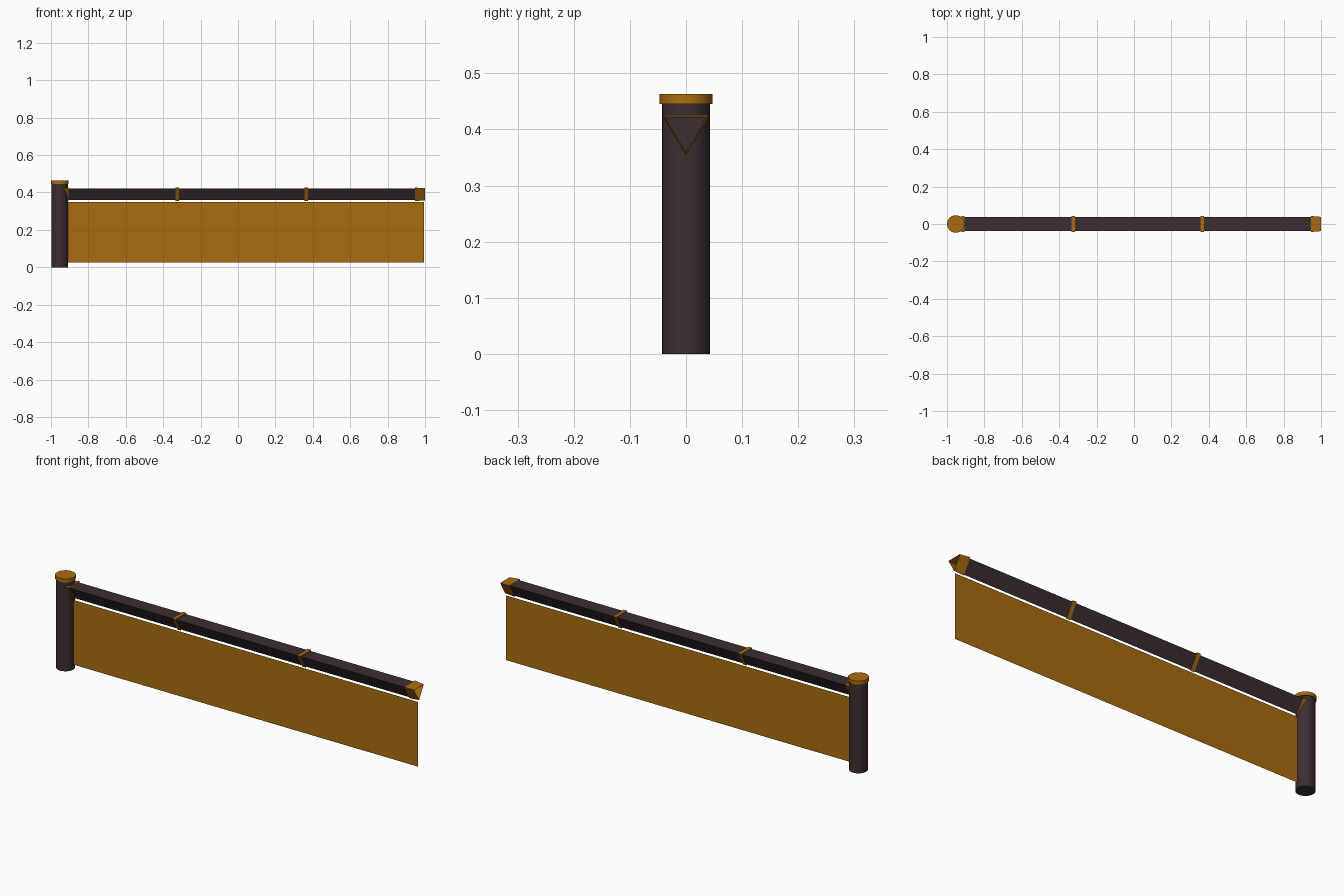
import bpy, bmesh
from math import radians

if "Cube" in bpy.data.objects:
    bpy.data.objects.remove(bpy.data.objects["Cube"])


def material(name, rgb):
    m = bpy.data.materials.new(name)
    m.diffuse_color = (*rgb, 1)
    m.use_nodes = True
    m.node_tree.nodes["Principled BSDF"].inputs["Base Color"].default_value = m.diffuse_color
    return m


GOLD = material("gold", (0.40, 0.15, 0.005))
DARK = material("dark_iron", (0.045, 0.028, 0.03))
POST_X = -0.953


def triangle(x, half_width, top, bottom):
    return [(x, -half_width, top), (x, half_width, top), (x, 0, bottom)]


def add_mesh(name, verts, faces, mat):
    me = bpy.data.meshes.new(name)
    me.from_pydata(verts, [], faces)
    bm = bmesh.new()
    bm.from_mesh(me)
    bmesh.ops.recalc_face_normals(bm, faces=bm.faces)
    bm.to_mesh(me)
    bm.free()
    me.materials.append(mat)
    ob = bpy.data.objects.new(name, me)
    bpy.context.collection.objects.link(ob)
    return ob


def prism(name, start, end, mat, closed=True):
    sides = [(i, (i + 1) % 3, (i + 1) % 3 + 3, i + 3) for i in range(3)]
    caps = [(0, 1, 2), (3, 4, 5)] if closed else []
    return add_mesh(name, start + end, sides + caps, mat)


def cylinder(name, radius, z0, z1, mat):
    bpy.ops.mesh.primitive_cylinder_add(vertices=24, radius=radius, depth=z1 - z0,
                                        location=(POST_X, 0, (z0 + z1) / 2))
    ob = bpy.context.object
    ob.name = name
    ob.data.materials.append(mat)
    bpy.ops.object.shade_smooth_by_angle(angle=radians(35))


# Round post with its flat cap
cylinder("post", 0.043, 0, 0.445, DARK)
cylinder("post_cap", 0.047, 0.445, 0.463, GOLD)

# Triangular rail, point downwards
SMALL = (0.037, 0.4225, 0.359)
LARGE = (0.043, 0.426, 0.354)
prism("rail", triangle(POST_X, *SMALL), triangle(0.952, *SMALL), DARK)

# Two bands around the rail
for i, x in enumerate((-0.325, 0.365)):
    prism(f"rail_band_{i + 1}", triangle(x - 0.01, *LARGE),
          triangle(x + 0.01, *LARGE), GOLD)

# Open tapered sleeves at both rail ends, narrowing outwards
for name, inner, outer in (("post_sleeve", -0.905, POST_X), ("end_sleeve", 0.946, 1.0)):
    prism(name, triangle(inner, *LARGE), triangle(outer, 0.038, 0.423, 0.358),
          GOLD, closed=False)

# Thin hanging panel
add_mesh("hanging_panel",
         [(-0.912, 0, 0.025), (0.995, 0, 0.025), (0.995, 0, 0.348), (-0.912, 0, 0.348)],
         [(0, 1, 2, 3)], GOLD)
